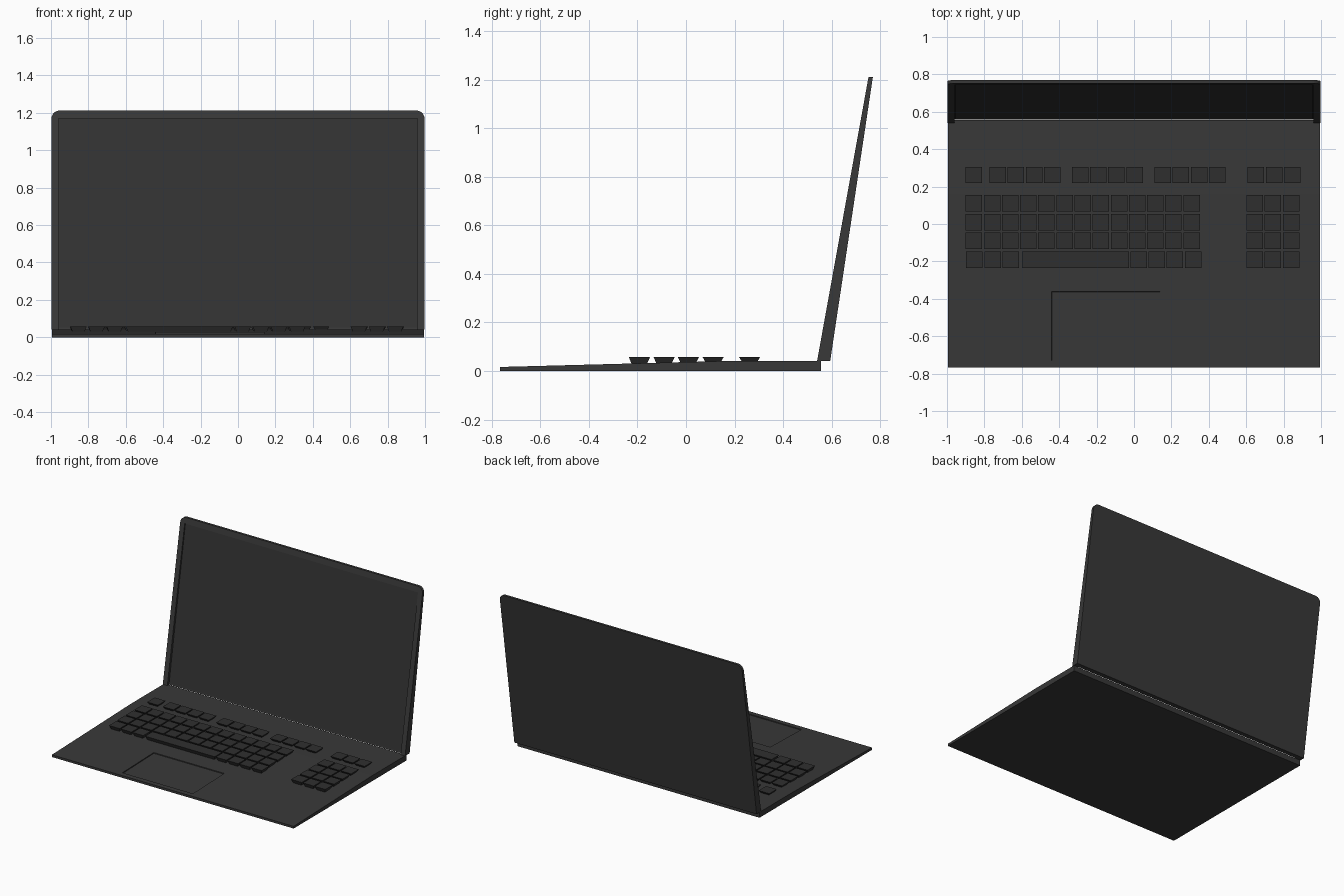
import bpy, bmesh, math

if "Cube" in bpy.data.objects:
    bpy.data.objects.remove(bpy.data.objects["Cube"])


def material(name, v):
    m = bpy.data.materials.new(name)
    m.diffuse_color = (v, v, v, 1)
    m.use_nodes = True
    m.node_tree.nodes["Principled BSDF"].inputs["Base Color"].default_value = m.diffuse_color
    return m


CASE = material("dark_case", 0.04)
KEY = material("dark_key", 0.028)
SCREEN = material("dark_screen", 0.032)


def finish(bm, name, mat):
    bmesh.ops.recalc_face_normals(bm, faces=bm.faces)
    me = bpy.data.meshes.new(name)
    bm.to_mesh(me)
    bm.free()
    me.materials.append(mat)
    ob = bpy.data.objects.new(name, me)
    bpy.context.collection.objects.link(ob)
    return ob


def deck_z(y):
    return 0.0165 + 0.0245 * min(1, (y + 0.767) / 0.927)


# Wedge-shaped base, with the touchpad sunk into its top
xs = [-0.995, -0.44, 0.14, 0.995]
ys = [-0.767, -0.73, -0.362, 0.16, 0.557]
bm = bmesh.new()
top = [[bm.verts.new((x, y, deck_z(y))) for x in xs] for y in ys]
low = [[bm.verts.new((x, y, 0)) for x in xs] for y in ys]
for j in range(4):
    for i in range(3):
        for g in (top, low):
            f = bm.faces.new((g[j][i], g[j][i + 1], g[j + 1][i + 1], g[j + 1][i]))
            if g is top and (i, j) == (1, 1):
                pad = f
for j in (0, 4):
    for i in range(3):
        bm.faces.new((low[j][i], low[j][i + 1], top[j][i + 1], top[j][i]))
for i in (0, 3):
    for j in range(4):
        bm.faces.new((low[j][i], low[j + 1][i], top[j + 1][i], top[j][i]))
bmesh.ops.recalc_face_normals(bm, faces=bm.faces)
bmesh.ops.inset_individual(bm, faces=[pad], thickness=0.001, depth=-0.006)
finish(bm, "base", CASE)


# Keys: small blocks that narrow toward the deck
def add_key(bm, x0, x1, y, half=0.044, taper=0.012):
    rings = []
    for t in (taper, 0):
        pts = [(x0 + t, y - half + t), (x1 - t, y - half + t),
               (x1 - t, y + half - t), (x0 + t, y + half - t)]
        rings.append([bm.verts.new((px, py, deck_z(py) - 0.002 if t else 0.058))
                      for px, py in pts])
    bm.faces.new(rings[0])
    bm.faces.new(rings[1])
    for i in range(4):
        k = (i + 1) % 4
        bm.faces.new((rings[0][i], rings[0][k], rings[1][k], rings[1][i]))


def key_run(bm, x, y, count, pitch=0.097, width=0.088):
    for i in range(count):
        add_key(bm, x + i * pitch, x + i * pitch + width, y)


bm = bmesh.new()
for y in (0.112, 0.01, -0.09):
    key_run(bm, -0.90, y, 13)
key_run(bm, -0.897, -0.192, 3)
add_key(bm, -0.60, -0.027, -0.192)
key_run(bm, -0.019, -0.192, 4)
finish(bm, "main_keys", KEY)

bm = bmesh.new()
for x, n in ((-0.90, 1), (-0.772, 4), (-0.332, 4), (0.11, 4), (0.608, 3)):
    key_run(bm, x, 0.262, n)
finish(bm, "function_keys", KEY)

bm = bmesh.new()
for y in (0.112, 0.01, -0.09, -0.192):
    key_run(bm, 0.602, y, 3)
finish(bm, "number_keys", KEY)

# Lid: outlines in x-z, thickened between two leaning planes
Z0, Z1 = 0.041, 1.212
FRONT, GLASS, BACK = (0.54, 0.752), (0.56, 0.761), (0.594, 0.77)


def lean(plane, z):
    return plane[0] + (plane[1] - plane[0]) * (z - Z0) / (Z1 - Z0)


def slab(name, outline, near, far, mat):
    bm = bmesh.new()
    a = [bm.verts.new((x, lean(near, z), z)) for x, z in outline]
    b = [bm.verts.new((x, lean(far, z), z)) for x, z in outline]
    bm.faces.new(a)
    bm.faces.new(b)
    for i in range(len(a)):
        k = (i + 1) % len(a)
        bm.faces.new((a[i], a[k], b[k], b[i]))
    return finish(bm, name, mat)


R, W = 0.042, 0.997
arc = [(W - R + R * math.cos(a), Z1 - R + R * math.sin(a))
       for a in (math.radians(15 * i) for i in range(7))]
outer = [(W, Z0)] + arc + [(-x, z) for x, z in reversed(arc)] + [(-W, Z0)]
inner = [(-0.96, Z0), (-0.96, 1.17), (0.96, 1.17), (0.96, Z0)]
slab("lid_back", outer, GLASS, BACK, CASE)
slab("screen_bezel", outer + inner, FRONT, GLASS, CASE)

# Display panel laid just in front of the lid shell
panel = [(-0.958, 0.052), (0.958, 0.052), (0.958, 1.168), (-0.958, 1.168)]
slab("screen", panel, (GLASS[0] - 0.002, GLASS[1] - 0.002), GLASS, SCREEN)
